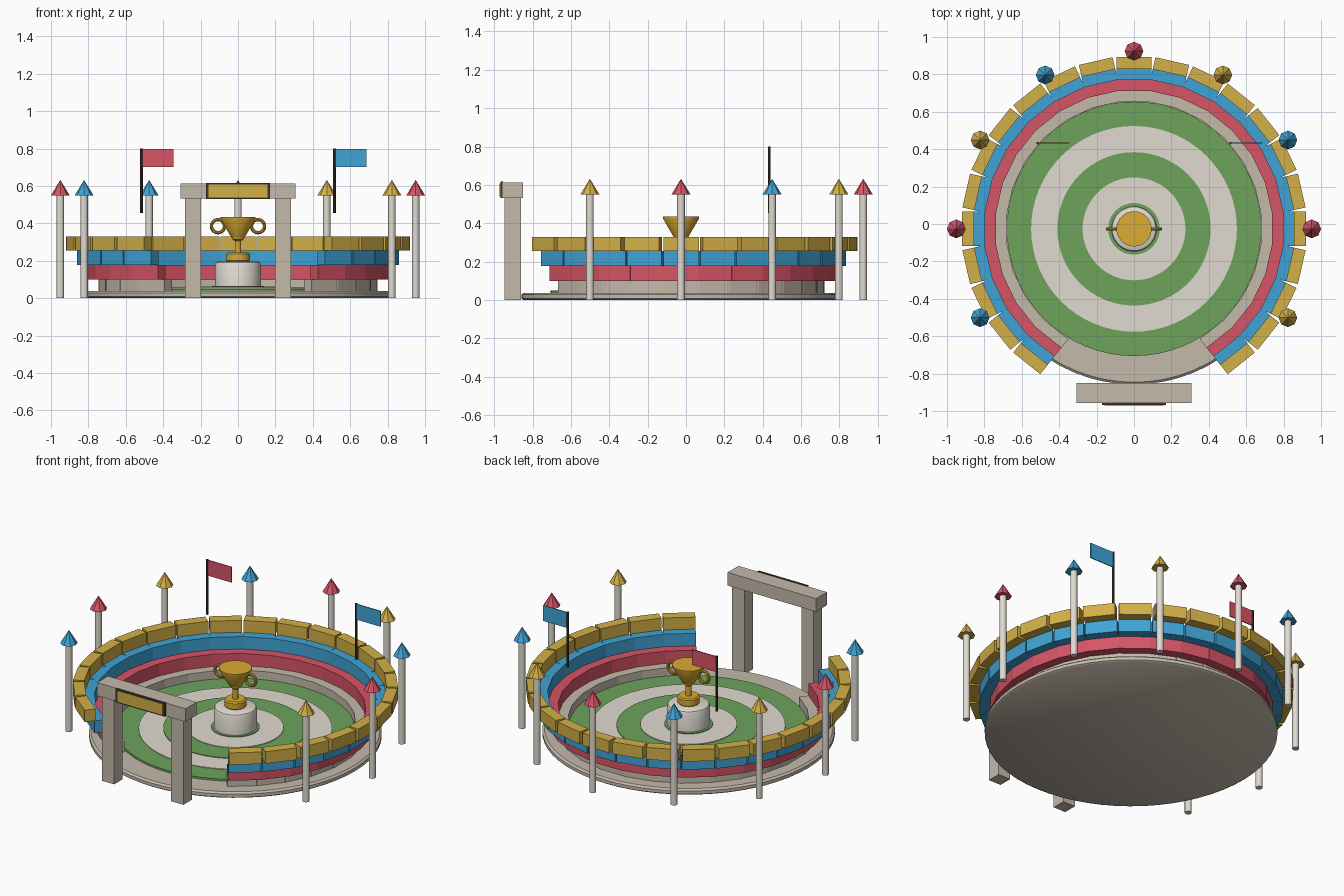
import bpy, bmesh, math
from mathutils import Matrix, Vector

if "Cube" in bpy.data.objects:
    bpy.data.objects.remove(bpy.data.objects["Cube"])

CY = -0.026  # centre of the arena in y


def mat(name, rgb):
    m = bpy.data.materials.new(name)
    lin = [c / 12.92 if c <= 0.04045 else ((c + 0.055) / 1.055) ** 2.4 for c in rgb]
    m.diffuse_color = (*lin, 1)
    m.use_nodes = True
    m.node_tree.nodes["Principled BSDF"].inputs["Base Color"].default_value = m.diffuse_color
    return m


STONE = mat("stone", (0.77, 0.73, 0.67))
IVORY = mat("ivory", (0.88, 0.86, 0.82))
GREEN = mat("grass green", (0.43, 0.64, 0.36))
RED = mat("red", (0.84, 0.33, 0.40))
BLUE = mat("blue", (0.25, 0.64, 0.84))
YELLOW = mat("mustard", (0.83, 0.69, 0.28))
GOLD = mat("trophy gold", (0.86, 0.67, 0.20))
DARK = mat("dark brown", (0.28, 0.23, 0.18))


def finish(bm, name, material, smooth=False):
    bmesh.ops.recalc_face_normals(bm, faces=bm.faces)
    me = bpy.data.meshes.new(name)
    bm.to_mesh(me)
    bm.free()
    me.materials.append(material)
    ob = bpy.data.objects.new(name, me)
    bpy.context.collection.objects.link(ob)
    if smooth:
        bpy.context.view_layer.objects.active = ob
        ob.select_set(True)
        bpy.ops.object.shade_smooth_by_angle(angle=math.radians(35))
        ob.select_set(False)
    return ob


def add_box(bm, center, size, rot=Matrix()):
    m = rot @ Matrix.Translation(center) @ Matrix.Diagonal((*size, 1))
    bmesh.ops.create_cube(bm, size=1, matrix=m)


def box(name, lo, hi, material):
    bm = bmesh.new()
    lo, hi = Vector(lo), Vector(hi)
    add_box(bm, (lo + hi) / 2, hi - lo)
    return finish(bm, name, material)


def lathe(name, profile, material, pos=(0, CY), sides=48, smooth=True):
    """Revolve (radius, z) points, closing both ends with flat caps."""
    bm = bmesh.new()
    rings = []
    for r, z in profile:
        if r == 0:
            rings.append([bm.verts.new((pos[0], pos[1], z))])
        else:
            rings.append([bm.verts.new((pos[0] + r * math.cos(2 * math.pi * k / sides),
                                        pos[1] + r * math.sin(2 * math.pi * k / sides), z))
                          for k in range(sides)])
    for a, b in zip(rings, rings[1:]):
        for k in range(sides):
            n = (k + 1) % sides
            if len(b) == 1:
                bm.faces.new((a[k], a[n], b[0]))
            else:
                bm.faces.new((a[k], a[n], b[n], b[k]))
    for ring in (rings[0], rings[-1]):
        if len(ring) > 1:
            bm.faces.new(ring)
    return finish(bm, name, material, smooth)


def torus(name, center, R, r, material, nu=28, nv=10):
    """Upright ring lying in the xz plane."""
    bm = bmesh.new()
    g = []
    for i in range(nu):
        u = 2 * math.pi * i / nu
        g.append([])
        for j in range(nv):
            v = 2 * math.pi * j / nv
            d = R + r * math.cos(v)
            g[-1].append(bm.verts.new((center[0] + d * math.cos(u),
                                       center[1] + r * math.sin(v),
                                       center[2] + d * math.sin(u))))
    for i in range(nu):
        for j in range(nv):
            i2, j2 = (i + 1) % nu, (j + 1) % nv
            bm.faces.new((g[i][j], g[i2][j], g[i2][j2], g[i][j2]))
    return finish(bm, name, material, True)


# Round base slab
lathe("base_slab", [(0.82, 0), (0.832, 0.008), (0.832, 0.028), (0.82, 0.038)], STONE, sides=64)

# Striped field: stacked thin discs
for i, r in enumerate((0.68, 0.55, 0.41, 0.275, 0.138)):
    lathe(f"field_ring_{i + 1}", [(r, 0.036), (r, 0.05 + 0.004 * i)],
          IVORY if i % 2 else GREEN, sides=64)

# Seating tiers: 28 blocks to a circle, five left out for the entrance
STEP = 2 * math.pi / 28
tiers = [("lower_wall", 0.680, 0.745, 0.036, 0.10, STONE),
         ("red_tier", 0.738, 0.802, 0.10, 0.177, RED),
         ("blue_tier", 0.797, 0.861, 0.177, 0.255, BLUE),
         ("top_tier", 0.855, 0.920, 0.255, 0.33, YELLOW)]
for name, r0, r1, z0, z1, m in tiers:
    bm = bmesh.new()
    for i in range(-11, 12):
        rot = Matrix.Translation((0, CY, 0)) @ Matrix.Rotation(i * STEP, 4, 'Z')
        add_box(bm, (0, (r0 + r1) / 2, (z0 + z1) / 2), (0.185, r1 - r0, z1 - z0), rot)
    finish(bm, name, m)

# Ring of poles with pointed caps
for i in range(-4, 5):
    a = math.radians(30 * i)
    p = (0.95 * math.sin(a), CY + 0.95 * math.cos(a))
    lathe(f"pole_{i + 5}", [(0.02, 0), (0.02, 0.552)], IVORY, p, 16)
    lathe(f"pole_cap_{i + 5}", [(0.05, 0.55), (0, 0.632)],
          (RED, YELLOW, BLUE)[i % 3], p, 8, smooth=False)

# Entrance arch with a plaque
for s, side in ((-1, "left"), (1, "right")):
    box(f"arch_post_{side}", (s * 0.24 - 0.0425, -0.945, 0), (s * 0.24 + 0.0425, -0.86, 0.535), STONE)
box("arch_beam", (-0.307, -0.958, 0.532), (0.307, -0.85, 0.614), STONE)
box("plaque_frame", (-0.172, -0.968, 0.531), (0.172, -0.955, 0.617), DARK)
box("plaque_panel", (-0.157, -0.971, 0.539), (0.157, -0.96, 0.608), YELLOW)

# Flags
for x, side, m in ((-0.516, "left", RED), (0.516, "right", BLUE)):
    lathe(f"flag_pole_{side}", [(0.007, 0.455), (0.007, 0.80)], DARK, (x, 0.433), 10)
    box(f"flag_{side}", (x, 0.430, 0.70), (x + 0.17, 0.436, 0.797), m)

# Pedestal and trophy
lathe("pedestal", [(0.122, 0.05), (0.122, 0.18), (0.117, 0.191), (0.108, 0.196)], IVORY)
lathe("trophy_foot", [(0.058, 0.195), (0.063, 0.201), (0.063, 0.236), (0.055, 0.243)], GOLD, sides=32)
lathe("trophy_stem", [(0.017, 0.24), (0.017, 0.305), (0.03, 0.315), (0.03, 0.328)], GOLD, sides=24)
lathe("trophy_cup", [(0.036, 0.325), (0.094, 0.425), (0.094, 0.435)], GOLD, sides=32)
for s, side in ((-1, "left"), (1, "right")):
    torus(f"trophy_handle_{side}", (s * 0.107, CY, 0.385), 0.035, 0.009, GOLD)
